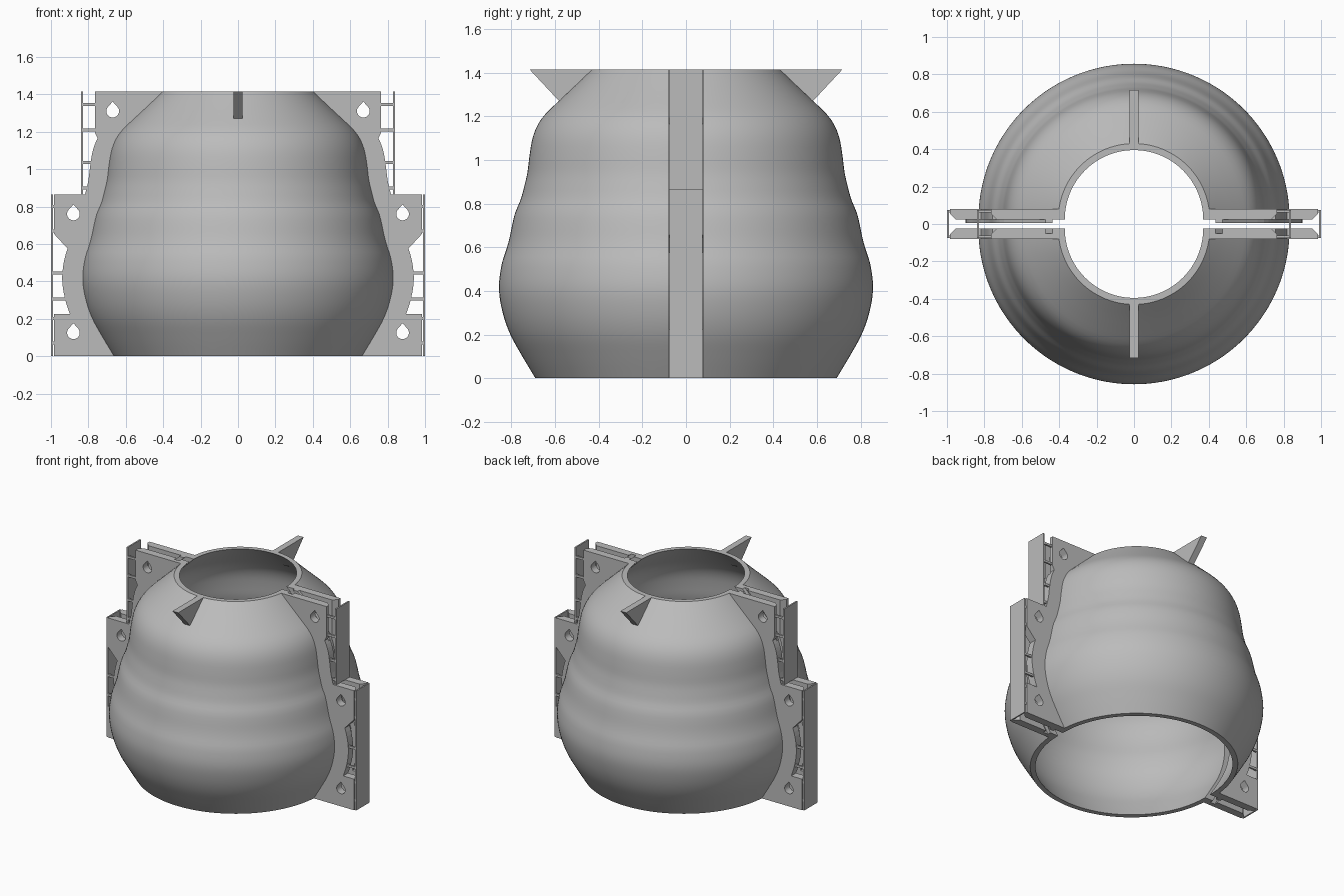
import bpy, bmesh
from math import sin, cos, pi, radians
from mathutils import Matrix

cube = bpy.data.objects.get("Cube")
if cube:
    bpy.data.objects.remove(cube, do_unlink=True)

TOP, STEP = 1.415, 0.865      # full height, height of the flange step
GAP, OUT = 0.025, 0.08        # inner and outer y of each flange
WALL = 0.035

grey = bpy.data.materials.new("plain grey")
grey.use_nodes = True
grey.diffuse_color = (0.5, 0.5, 0.5, 1)
grey.node_tree.nodes["Principled BSDF"].inputs["Base Color"].default_value = (0.5, 0.5, 0.5, 1)

# Outer radius of the shell at given heights
PROFILE = [(0, 0.665), (0.1, 0.725), (0.2, 0.78), (0.3, 0.815), (0.41, 0.832),
           (0.52, 0.82), (0.6, 0.795), (0.65, 0.782), (0.7, 0.772), (0.76, 0.757),
           (0.82, 0.732), (0.88, 0.716), (0.94, 0.702), (1.02, 0.692), (1.1, 0.678),
           (1.16, 0.655), (1.21, 0.62), (1.265, 0.563), (1.34, 0.483), (TOP, 0.405)]


def radius(z):
    """Smooth interpolation of the profile."""
    n = len(PROFILE) - 1
    i = max(k for k in range(n) if PROFILE[k][0] <= z + 1e-6)

    def slope(k):
        a, b = PROFILE[max(k - 1, 0)], PROFILE[min(k + 1, n)]
        return (b[1] - a[1]) / (b[0] - a[0])
    (z0, r0), (z1, r1) = PROFILE[i], PROFILE[i + 1]
    h = z1 - z0
    t = (z - z0) / h
    return (r0 * (1 + 2 * t) * (1 - t) ** 2 + h * slope(i) * t * (1 - t) ** 2
            + r1 * t * t * (3 - 2 * t) + h * slope(i + 1) * t * t * (t - 1))


def follow(offset, low, high, count):
    """Points running beside the shell wall, from low to high."""
    zs = [low + (high - low) * k / count for k in range(count + 1)]
    return [(radius(z) + offset, z) for z in zs]


def finish(name, bm):
    bmesh.ops.recalc_face_normals(bm, faces=bm.faces)
    mesh = bpy.data.meshes.new(name)
    bm.to_mesh(mesh)
    bm.free()
    mesh.materials.append(grey)
    ob = bpy.data.objects.new(name, mesh)
    bpy.context.collection.objects.link(ob)
    return ob


def prism(name, points, y0, y1, side=1):
    """Outline in x and z, extruded along y."""
    bm = bmesh.new()
    face = bm.faces.new([bm.verts.new((side * x, y0, z)) for x, z in points])
    new = bmesh.ops.extrude_face_region(bm, geom=[face])["geom"]
    verts = [v for v in new if isinstance(v, bmesh.types.BMVert)]
    bmesh.ops.translate(bm, vec=(0, y1 - y0, 0), verts=verts)
    return finish(name, bm)


def box(name, x0, x1, y0, y1, z0, z1, side=1):
    return prism(name, [(x0, z0), (x1, z0), (x1, z1), (x0, z1)], y0, y1, side)


def cut(ob, cutters):
    """Subtract the cutters, keep the result and drop the cutters."""
    for c in cutters:
        c.hide_render = True
        mod = ob.modifiers.new("cut", 'BOOLEAN')
        mod.operation, mod.solver, mod.object = 'DIFFERENCE', 'EXACT', c
    graph = bpy.context.evaluated_depsgraph_get()
    mesh = bpy.data.meshes.new_from_object(ob.evaluated_get(graph))
    ob.modifiers.clear()
    ob.data = mesh
    for c in cutters:
        bpy.data.objects.remove(c, do_unlink=True)


def half_shell(name, s):
    """Half revolution of the wall, moved away from the centre plane."""
    outer = follow(0, 0, TOP, 56)
    loop = outer + [(r - WALL, z) for r, z in reversed(outer)]
    bm = bmesh.new()
    segs = 72
    rings = [[bm.verts.new((r * cos(pi * k / segs), s * (GAP + r * sin(pi * k / segs)), z))
              for r, z in loop] for k in range(segs + 1)]
    n = len(loop)
    for a, b in zip(rings, rings[1:]):
        for i in range(n):
            j = (i + 1) % n
            bm.faces.new((a[i], a[j], b[j], b[i]))
    bm.faces.new(rings[0])
    bm.faces.new(rings[-1])
    ob = finish(name, bm)
    bpy.ops.object.select_all(action='DESELECT')
    bpy.context.view_layer.objects.active = ob
    ob.select_set(True)
    bpy.ops.object.shade_smooth_by_angle(angle=radians(30))


def teardrop(cx, cz, side):
    r = 0.034
    pts = [(cx + r * cos(a), cz + r * sin(a))
           for a in (radians(135 + 270 * k / 20) for k in range(21))]
    return prism("hole_cutter", pts + [(cx, cz + r * 1.5)], -0.2, 0.2, side)


def pry_cutter(x, z0, z1, side):
    """Diamond column that bevels the inner flange edges."""
    bm = bmesh.new()
    bmesh.ops.create_cube(bm, size=1)
    d = 0.055 * 2 ** 0.5
    bm.transform(Matrix.Translation((side * x, 0, (z0 + z1) / 2))
                 @ Matrix.Rotation(pi / 4, 4, 'Z') @ Matrix.Diagonal((d, d, z1 - z0, 1)))
    return finish("pry_cutter", bm)


EDGE, HIGH_EDGE = 0.985, 0.765
outline = ([(EDGE, 0), (EDGE, 0.225)] + follow(0.108, 0.225, 0.575, 12)
           + [(EDGE, 0.655), (EDGE, STEP)] + follow(0.098, STEP, 1.165, 12)
           + [(HIGH_EDGE, 1.195), (HIGH_EDGE, TOP)] + follow(-0.016, TOP, 0, 45))
tongue_path = follow(0.03, 0, TOP, 40) + follow(0.068, TOP, 0, 40)
groove_path = ([(radius(0) + 0.03, -0.02)] + follow(0.03, 0, TOP, 40)
               + [(radius(TOP) + 0.03, TOP + 0.02), (radius(TOP) + 0.068, TOP + 0.02)]
               + follow(0.068, TOP, 0, 40) + [(radius(0) + 0.068, -0.02)])

# Two shell halves, each with a lifting fin
for half, s in (("front", -1), ("back", 1)):
    half_shell(half + "_shell", s)
    fin = prism(half + "_fin", [(0.42, TOP), (0.717, TOP), (0.577, 1.265), (0.55, 1.265)],
                -0.023, 0.023)
    fin.data.transform(Matrix.Rotation(s * pi / 2, 4, 'Z'))

for side_name, side in (("left", 1), ("right", -1)):
    # Clamping flanges with bolt holes and bevelled inner edges
    for half, s in (("front", -1), ("back", 1)):
        flange = prism(f"{half}_{side_name}_flange", outline, s * GAP, s * OUT, side)
        cutters = [teardrop(0.67, 1.31, side), teardrop(0.88, 0.76, side),
                   teardrop(0.88, 0.125, side),
                   pry_cutter(EDGE, -0.1, STEP + 0.1, side),
                   pry_cutter(HIGH_EDGE, 1.15, TOP + 0.1, side)]
        if s < 0:
            cutters.append(prism("groove_cutter", groove_path, -0.05, 0, side))
        cut(flange, cutters)
    # Registration tongue on the back half
    prism(f"{side_name}_tongue", tongue_path, 0.005, GAP + 0.005, side)
    # Thin side plates
    box(f"{side_name}_lower_plate", 0.99, 1.0, -0.075, 0.075, 0, STEP, side)
    box(f"{side_name}_upper_plate", 0.829, 0.84, -0.075, 0.075, STEP, TOP, side)
    # Rungs joining the plates to the flanges
    rungs = [(z, 0.99, EDGE - 0.01) for z in (0.07, 0.2, 0.67, 0.8)]
    rungs += [(z, 0.99, radius(z) + 0.1) for z in (0.305, 0.445)]
    rungs += [(z, 0.83, HIGH_EDGE - 0.01) for z in (1.21, 1.345)]
    rungs += [(z, 0.83, radius(z) + 0.09) for z in (0.9, 1.035)]
    for z, x1, x0 in rungs:
        for s in (-1, 1):
            box(f"{side_name}_rung", x0, x1, s * 0.062, s * 0.075, z - 0.008, z + 0.008, side)
